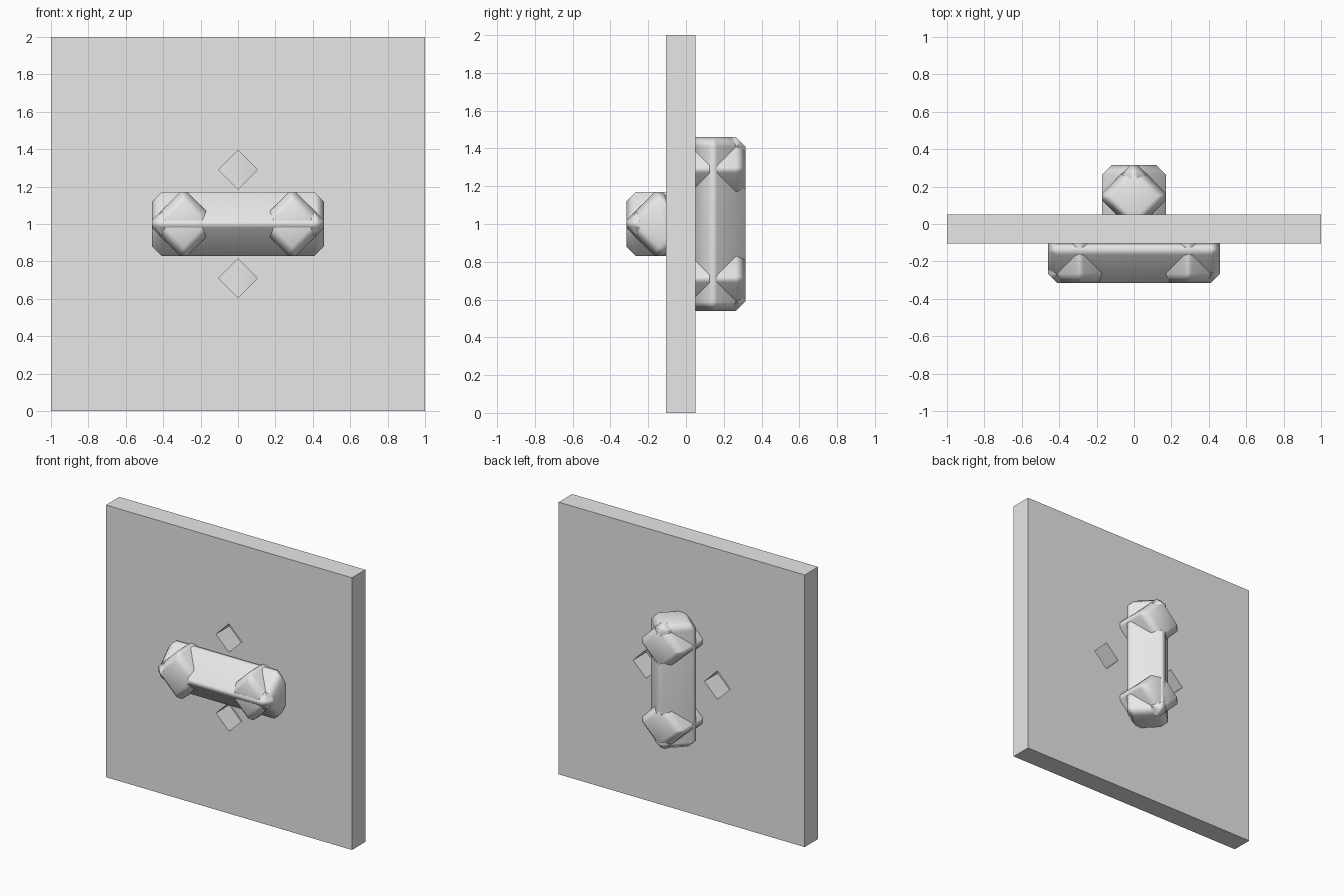
import bpy
import bmesh
from mathutils import Vector, Matrix
from math import radians

if "Cube" in bpy.data.objects:
    bpy.data.objects.remove(bpy.data.objects["Cube"], do_unlink=True)

grey = bpy.data.materials.new("light_grey")
grey.use_nodes = True
grey.diffuse_color = (0.8, 0.8, 0.8, 1)
grey.node_tree.nodes["Principled BSDF"].inputs["Base Color"].default_value = (0.8, 0.8, 0.8, 1)

FRONT, BACK = -0.105, 0.05     # plate faces
RADIUS, RIDGE = 0.17, 0.02     # half diagonal of a bar, half width of its ridge
CHAMFER = 0.05
SPREAD, REACH = 0.29, 0.46     # post offset and half length of a grip
OUTER, AXIS_Y = 0.315, 0.145   # outermost y and bar axis
MIDDLE = 1.0
X, Y, Z = (Vector(row) for row in Matrix.Identity(3))


def finish(name, bm):
    bmesh.ops.recalc_face_normals(bm, faces=bm.faces)
    mesh = bpy.data.meshes.new(name)
    bm.to_mesh(mesh)
    bm.free()
    mesh.materials.append(grey)
    obj = bpy.data.objects.new(name, mesh)
    bpy.context.collection.objects.link(obj)
    return obj


def diamond_bar(name, centre, axis, u, v, half, side):
    """Chamfered square bar standing on its edge, trimmed at the plate face."""
    bm = bmesh.new()
    for end in (-1, 1):
        for a, b in ((u, v), (v, u)):
            for s in (-1, 1):
                bm.verts.new(centre + axis * end * half + a * s * (RADIUS - CHAMFER))
                for t in (-1, 1):
                    bm.verts.new(centre + axis * end * (half - CHAMFER)
                                 + a * s * RADIUS + b * t * RIDGE)
    bmesh.ops.convex_hull(bm, input=bm.verts)
    bmesh.ops.dissolve_limit(bm, angle_limit=radians(1), verts=bm.verts, edges=bm.edges)
    plane = Vector((0, BACK if side > 0 else FRONT, 0))
    cut = bmesh.ops.bisect_plane(bm, geom=bm.verts[:] + bm.edges[:] + bm.faces[:],
                                 plane_co=plane, plane_no=Y * side, clear_inner=True)
    rim = [e for e in cut["geom_cut"] if isinstance(e, bmesh.types.BMEdge)]
    if rim:
        bmesh.ops.contextual_create(bm, geom=rim)
    obj = finish(name, bm)
    bpy.ops.object.select_all(action="DESELECT")
    obj.select_set(True)
    bpy.context.view_layer.objects.active = obj
    bpy.ops.object.shade_smooth_by_angle(angle=radians(50))
    obj.modifiers.new("even_shading", "WEIGHTED_NORMAL").keep_sharp = True


def handle(label, along, across, side, ends):
    """A grip bar crossed by two posts."""
    base = Z * MIDDLE
    diamond_bar(label + "_grip", base + Y * side * AXIS_Y, along, across, Y, REACH, side)
    for s, end in zip((-1, 1), ends):
        diamond_bar(f"{label}_{end}_post", base + along * s * SPREAD,
                    Y, along, across, OUTER, side)


# Square plate
bm = bmesh.new()
bmesh.ops.create_cube(bm, size=1, matrix=Matrix.Translation((0, (FRONT + BACK) / 2, MIDDLE))
                      @ Matrix.Diagonal((2, BACK - FRONT, 2, 1)))
plate = finish("plate", bm)

# Diamond sockets through the plate, closed by the posts on the other side
bm = bmesh.new()
for offset in (X * SPREAD, X * -SPREAD, Z * SPREAD, Z * -SPREAD):
    bmesh.ops.create_cone(bm, cap_ends=True, segments=4, radius1=0.105, radius2=0.105, depth=1,
                          matrix=Matrix.Translation(Z * MIDDLE + offset)
                          @ Matrix.Rotation(radians(90), 4, "X"))
cutter = finish("socket_cutter", bm)
cutter.hide_render = True
cutter.hide_viewport = True
sockets = plate.modifiers.new("sockets", "BOOLEAN")
sockets.operation = "DIFFERENCE"
sockets.solver = "EXACT"
sockets.object = cutter

# Handles: level on the front, upright on the back
handle("front", X, Z, -1, ("right", "left"))
handle("back", Z, X, 1, ("lower", "upper"))
